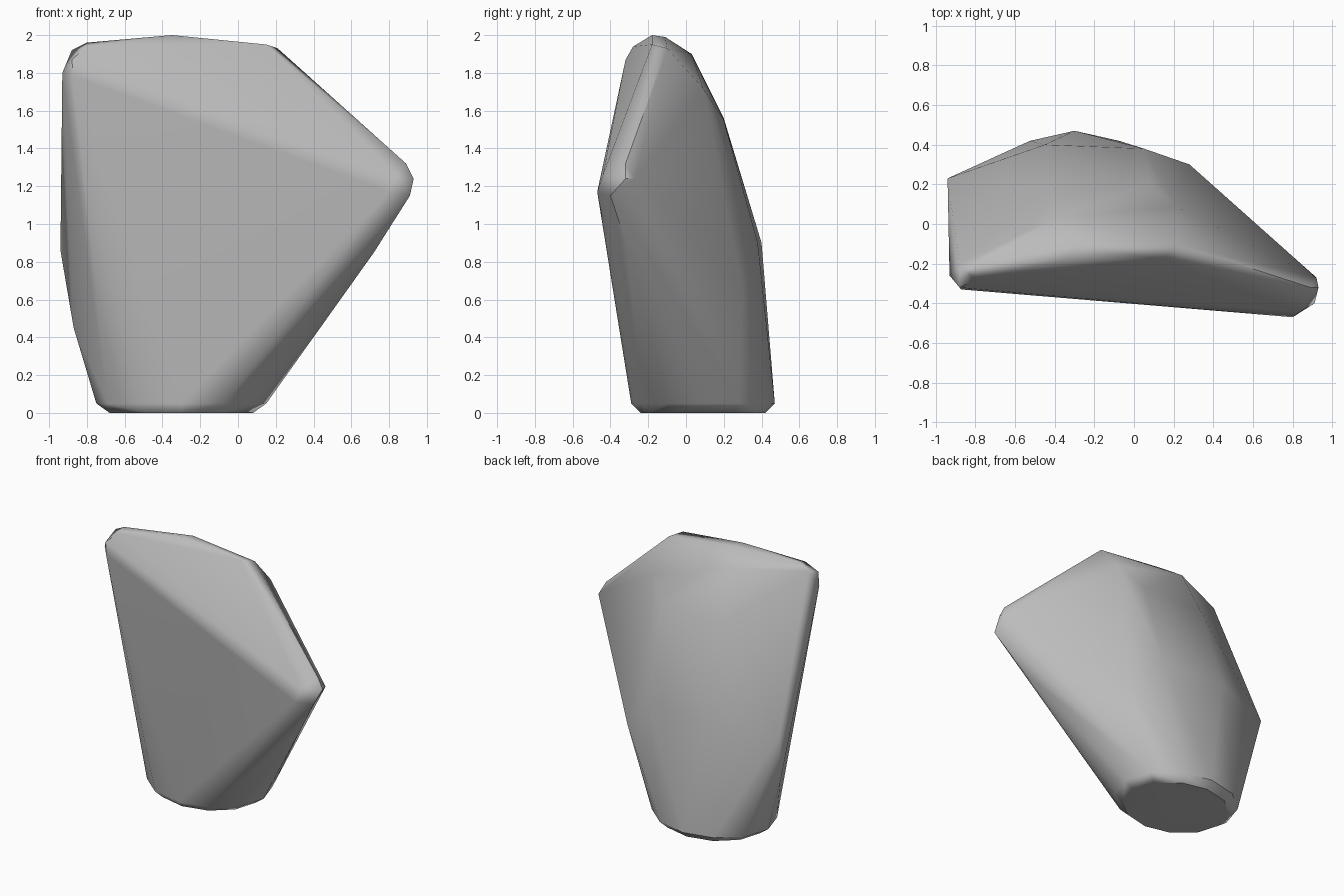
import bpy
import bmesh
from math import cos, sin, radians, tau

# Remove the default cube only
cube = bpy.data.objects.get("Cube")
if cube:
    bpy.data.objects.remove(cube, do_unlink=True)


def make_material(name, colour):
    material = bpy.data.materials.new(name)
    material.use_nodes = True
    material.diffuse_color = colour
    shader = material.node_tree.nodes["Principled BSDF"]
    shader.inputs["Base Color"].default_value = colour
    shader.inputs["Roughness"].default_value = 0.9
    return material


def oval(centre, radius, height, sides):
    """Horizontal oval outline, used for the flat foot of the boulder."""
    return [(centre[0] + radius[0] * cos(tau * step / sides),
             centre[1] + radius[1] * sin(tau * step / sides),
             height) for step in range(sides)]


# Flat foot with a chamfered rim
foot = oval((-0.30, 0.09), (0.38, 0.33), 0, 12)
foot += oval((-0.30, 0.09), (0.45, 0.38), 0.05, 12)

# Blunt point that leans out to the side and forward
side_tip = [(0.93, -0.32, 1.24), (0.91, -0.40, 1.15), (0.80, -0.47, 1.17),
            (0.92, -0.27, 1.24), (0.89, -0.32, 1.32), (0.84, -0.44, 1.26)]

# Ridge along the top, with a chamfer running down toward the tip
top_ridge = [(-0.35, -0.18, 2), (-0.30, -0.11, 1.99), (0.15, -0.18, 1.95),
             (0.21, -0.10, 1.93), (-0.40, 0.03, 1.9)]

# Rounded upper corner on the other side
upper_corner = [(-0.80, -0.21, 1.96), (-0.88, -0.20, 1.92),
                (-0.93, -0.26, 1.80), (-0.88, -0.32, 1.87),
                (-0.80, -0.28, 1.94), (-0.87, -0.33, 1.78)]

# Bulging back and the two flanks
back = [(0.21, 0.09, 1.72), (0.08, 0.20, 1.55), (-0.42, 0.20, 1.56),
        (-0.45, 0.40, 0.9), (0.05, 0.38, 0.9)]
flanks = [(0.28, 0.30, 0.65), (0.72, -0.30, 0.85),
          (-0.94, 0.23, 0.86), (-0.87, 0.12, 0.45)]

# Wrap all the landmarks in one taut skin
mesh = bpy.data.meshes.new("boulder")
bm = bmesh.new()
for point in foot + side_tip + top_ridge + upper_corner + back + flanks:
    bm.verts.new(point)
bmesh.ops.convex_hull(bm, input=bm.verts)
bmesh.ops.delete(bm, geom=[v for v in bm.verts if not v.link_faces],
                 context="VERTS")
bmesh.ops.dissolve_limit(bm, angle_limit=radians(2), verts=bm.verts,
                         edges=bm.edges)
bmesh.ops.recalc_face_normals(bm, faces=bm.faces)
bm.to_mesh(mesh)
bm.free()

boulder = bpy.data.objects.new("boulder", mesh)
bpy.context.collection.objects.link(boulder)
mesh.materials.append(make_material("stone grey", (0.5, 0.5, 0.5, 1)))

# Worn, soft shading that keeps the hard breaks crisp
bpy.context.view_layer.objects.active = boulder
boulder.select_set(True)
bpy.ops.object.shade_smooth_by_angle(angle=radians(40))
weighted = boulder.modifiers.new("weighted_normals", "WEIGHTED_NORMAL")
weighted.keep_sharp = True
